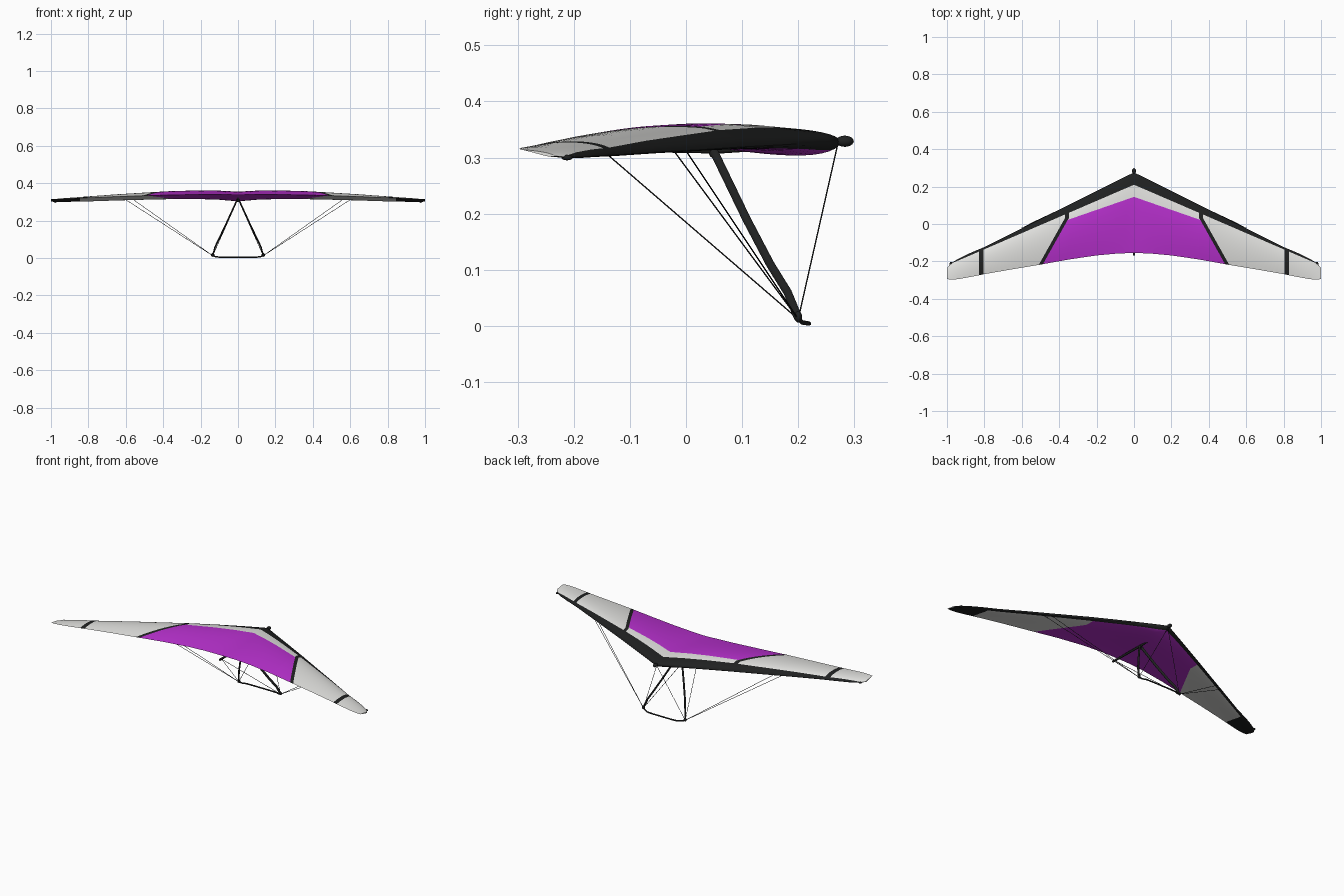
import bpy, bmesh, math
from mathutils import Vector as V

if "Cube" in bpy.data.objects:
    bpy.data.objects.remove(bpy.data.objects["Cube"])


def material(name, rgb):
    m = bpy.data.materials.new(name)
    m.diffuse_color = (*rgb, 1)
    m.use_nodes = True
    m.node_tree.nodes["Principled BSDF"].inputs["Base Color"].default_value = m.diffuse_color
    return m


BLACK = material("black", (0.014, 0.015, 0.015))
WHITE = material("off white", (0.76, 0.76, 0.74))
PURPLE = material("purple", (0.48, 0.03, 0.62))


def finish(name, bm, mats, mirror=False, angle=40):
    bmesh.ops.recalc_face_normals(bm, faces=bm.faces)
    me = bpy.data.meshes.new(name)
    bm.to_mesh(me)
    bm.free()
    for m in mats:
        me.materials.append(m)
    ob = bpy.data.objects.new(name, me)
    bpy.context.collection.objects.link(ob)
    if mirror:
        ob.modifiers.new("mirror", 'MIRROR').merge_threshold = 0.0002
    bpy.ops.object.select_all(action='DESELECT')
    bpy.context.view_layer.objects.active = ob
    ob.select_set(True)
    bpy.ops.object.shade_smooth_by_angle(angle=math.radians(angle))
    return ob


def tube(name, pts, ra, rb=None, ref=(1, 0, 0), n=10, mirror=False):
    """Sweep an elliptical section along a path."""
    rb = rb or ra
    pts = [V(p) for p in pts]
    bm = bmesh.new()
    rings = []
    for i, p in enumerate(pts):
        t = (pts[min(i + 1, len(pts) - 1)] - pts[max(i - 1, 0)]).normalized()
        a = t.cross(V(ref)).normalized()
        b = t.cross(a)
        rings.append([bm.verts.new(p + a * ra * math.cos(k * math.tau / n)
                                   + b * rb * math.sin(k * math.tau / n)) for k in range(n)])
    for r, s in zip(rings, rings[1:]):
        for k in range(n):
            bm.faces.new((r[k], r[(k + 1) % n], s[(k + 1) % n], s[k]))
    bm.faces.new(rings[0])
    bm.faces.new(rings[-1])
    return finish(name, bm, [BLACK], mirror)


def ball(name, c, r, mirror=False):
    bm = bmesh.new()
    bmesh.ops.create_uvsphere(bm, u_segments=16, v_segments=10, radius=1)
    for v in bm.verts:
        v.co = V((v.co.x * r[0] + c[0], v.co.y * r[1] + c[1], v.co.z * r[2] + c[2]))
    return finish(name, bm, [BLACK], mirror)


# Wing stations: x, leading y, trailing y, leading z, trailing z, top bulge, bottom bulge
STATIONS = [
    (0.00, 0.275, -0.155, 0.329, 0.337, 0.023, 0.027),
    (0.04, 0.257, -0.156, 0.328, 0.338, 0.025, 0.024),
    (0.10, 0.227, -0.159, 0.326, 0.339, 0.029, 0.017),
    (0.20, 0.177, -0.168, 0.323, 0.339, 0.032, 0.011),
    (0.35, 0.102, -0.190, 0.319, 0.337, 0.032, 0.007),
    (0.50, 0.027, -0.217, 0.314, 0.333, 0.028, 0.005),
    (0.65, -0.048, -0.242, 0.310, 0.328, 0.023, 0.005),
    (0.80, -0.123, -0.268, 0.305, 0.322, 0.017, 0.005),
    (0.88, -0.157, -0.284, 0.303, 0.319, 0.013, 0.004),
    (0.94, -0.186, -0.295, 0.301, 0.317, 0.010, 0.004),
    (0.98, -0.211, -0.297, 0.301, 0.315, 0.006, 0.003),
    (1.00, -0.235, -0.294, 0.303, 0.314, 0.003, 0.003),
]
N = 18
# Colour borders on the plan view, as point pairs
CHEVRON = ((0, 0.145), (0.36, 0.02))
LEAD_TOP = ((0, 0.21), (0.8, -0.135))
LEAD_LOW = ((0, 0.26), (0.8, -0.135))
RIB_IN = ((0.350, 0.03), (0.490, -0.22))
RIB_OUT = ((0.370, 0.03), (0.510, -0.22))
FRONT_IN = ((0.348, 0.3), (0.348, -0.3))
FRONT_OUT = ((0.370, 0.3), (0.370, -0.3))
BAND_IN = ((0.805, 0.3), (0.805, -0.3))
BAND_OUT = ((0.830, 0.3), (0.830, -0.3))
TIP = ((0.845, 0.3), (0.845, -0.3))
SPLIT = ((0, 0.03), (1, 0.03))


def left(line, c):
    """Positive when c is ahead of / outboard of the border."""
    (ax, ay), (bx, by) = line
    return (bx - ax) * (c.y - ay) - (by - ay) * (c.x - ax) > 0


def colour(c, under):
    inner = FRONT_IN if left(SPLIT, c) else RIB_IN
    outer = FRONT_OUT if left(SPLIT, c) else RIB_OUT
    if under:
        if left(LEAD_LOW, c) or left(TIP, c):
            return 0
        return 1 if left(inner, c) else 2
    if left(LEAD_TOP, c):
        return 0
    if left(inner, c) and not left(outer, c):
        return 0
    if left(BAND_IN, c) and not left(BAND_OUT, c):
        return 0
    return 2 if not left(inner, c) and not left(CHEVRON, c) else 1


def build_wing():
    bm = bmesh.new()
    top, low = [], []
    for x, yl, yt, zl, zt, h, d in STATIONS:
        rows = ([], [])
        for i in range(N + 1):
            u = (i / N) ** 1.7
            y, z = yl + (yt - yl) * u, zl + (zt - zl) * u
            zt_ = z + h * 2.6 * math.sqrt(u) * (1 - u)
            zb_ = z - d * 3.5 * math.sqrt(u) * (1 - u) ** 2
            v = bm.verts.new((x, y, zt_))
            rows[0].append(v)
            rows[1].append(v if i in (0, N) else bm.verts.new((x, y, zb_)))
        top.append(rows[0])
        low.append(rows[1])
    for side, grid in enumerate((top, low)):
        for a, b in zip(grid, grid[1:]):
            for i in range(N):
                f = bm.faces.new((a[i], a[i + 1], b[i + 1], b[i]))
                f.material_index = side      # remembers upper / lower skin
    bm.faces.new(top[-1] + low[-1][-2:0:-1])
    # cut the skin along every colour border
    for p, q in (CHEVRON, LEAD_TOP, LEAD_LOW, RIB_IN, RIB_OUT, FRONT_IN, FRONT_OUT,
                 BAND_IN, BAND_OUT, TIP, SPLIT):
        bmesh.ops.bisect_plane(bm, geom=bm.verts[:] + bm.edges[:] + bm.faces[:], dist=1e-5,
                               plane_co=(*p, 0), plane_no=(q[1] - p[1], p[0] - q[0], 0))
    for f in bm.faces:
        f.material_index = colour(f.calc_center_median(), f.material_index == 1)
    finish("wing_sail", bm, [BLACK, WHITE, PURPLE], mirror=True, angle=50)


build_wing()

# Nose cap, wing tip ends and keel
ball("nose_cap", (0, 0.283, 0.329), (0.011, 0.016, 0.010))
ball("tip_cap", (0.978, -0.212, 0.300), (0.008, 0.010, 0.005), mirror=True)
tube("keel_tube", [(0, -0.168, 0.317), (0, 0.06, 0.313), (0, 0.27, 0.327)], 0.006)

# Control frame
ball("frame_apex", (0, 0.05, 0.308), (0.009, 0.009, 0.009))
tube("frame_upright", [(0.004, 0.049, 0.312), (0.060, 0.108, 0.190), (0.098, 0.150, 0.110),
                       (0.122, 0.181, 0.060), (0.135, 0.200, 0.014)],
     0.0075, 0.004, mirror=True)
ball("frame_corner", (0.135, 0.200, 0.016), (0.009, 0.007, 0.010), mirror=True)
half = [(0.135, 0.201, 0.012), (0.118, 0.207, 0.006), (0.098, 0.217, 0.0045), (0.06, 0.219, 0.004)]
tube("base_bar", half + [(-x, y, z) for x, y, z in reversed(half)], 0.004, ref=(0, 0, 1))

# Rigging wires
corner = (0.135, 0.200, 0.012)
for name, end in (("nose_wire", (0, 0.270, 0.322)), ("rear_wire", (0, -0.150, 0.314)),
                  ("side_wire_inner", (0.56, 0.000, 0.312)),
                  ("side_wire_outer", (0.60, -0.021, 0.311))):
    tube(name, [corner, end], 0.0012, n=6, mirror=True)
